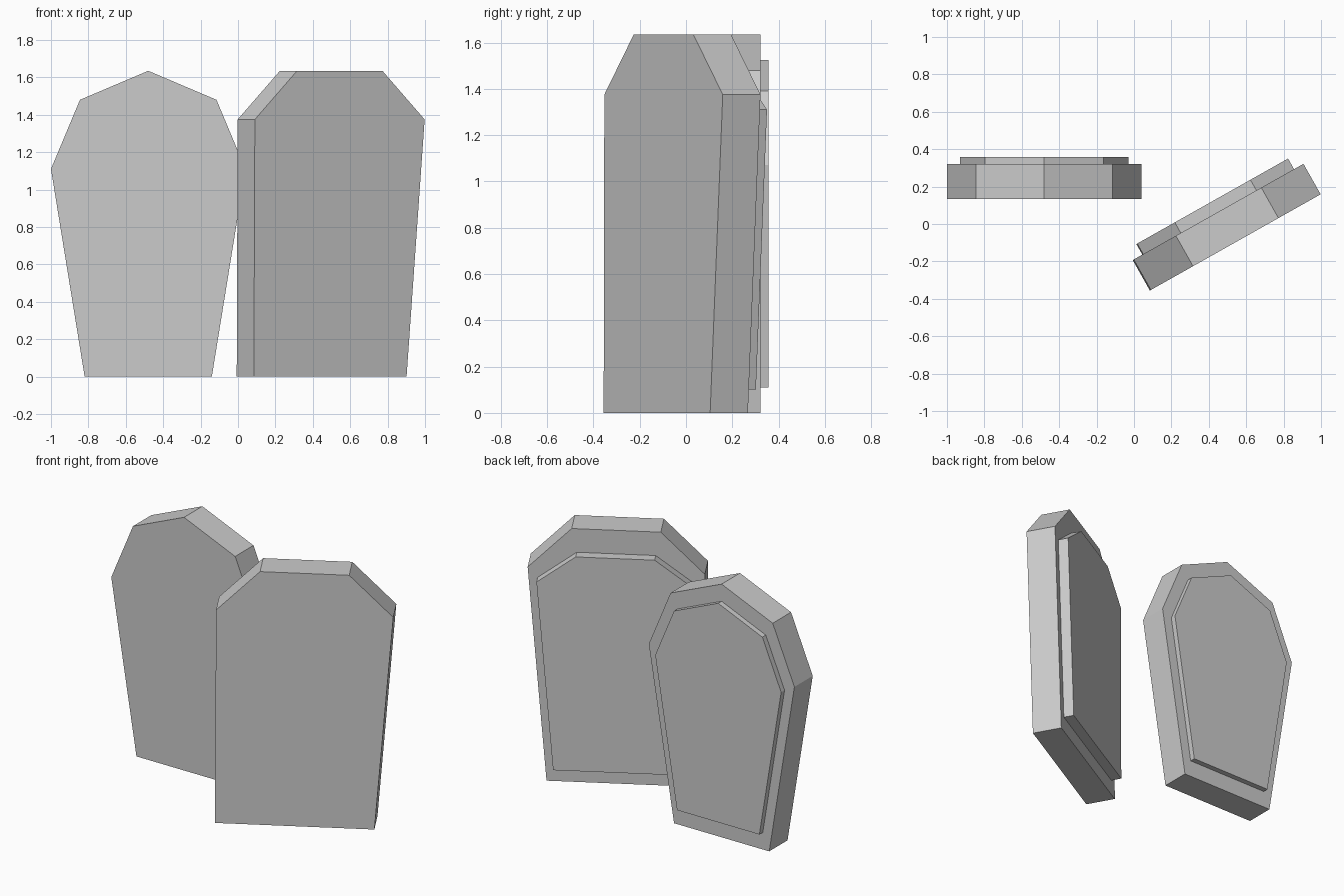
import bpy
import bmesh
from math import radians

cube = bpy.data.objects.get("Cube")
if cube:
    bpy.data.objects.remove(cube, do_unlink=True)

stone = bpy.data.materials.new("stone grey")
stone.use_nodes = True
grey = (0.6, 0.6, 0.6, 1)
stone.diffuse_color = grey
stone.node_tree.nodes["Principled BSDF"].inputs["Base Color"].default_value = grey


def slab(name, outline, front, back, location, angle=0):
    """Extrude an (x, z) outline from the front depth to the back depth."""
    bm = bmesh.new()
    face = bm.faces.new([bm.verts.new((x, front, z)) for x, z in outline])
    new = bmesh.ops.extrude_face_region(bm, geom=[face])["geom"]
    verts = [v for v in new if isinstance(v, bmesh.types.BMVert)]
    bmesh.ops.translate(bm, verts=verts, vec=(0, back - front, 0))
    bmesh.ops.recalc_face_normals(bm, faces=bm.faces)
    mesh = bpy.data.meshes.new(name)
    bm.to_mesh(mesh)
    bm.free()
    mesh.materials.append(stone)
    obj = bpy.data.objects.new(name, mesh)
    obj.location = location
    obj.rotation_euler.z = radians(angle)
    bpy.context.collection.objects.link(obj)


# Pointed slab with a smaller raised panel on its back
half = [(0.34, 0), (0.52, 1.11), (0.365, 1.48)]
pointed = half + [(0, 1.635)] + [(-x, z) for x, z in reversed(half)]
panel = [(x * 0.865, z * 0.865 + 0.11) for x, z in pointed]
spot = (-0.48, 0.135, 0)
slab("pointed_slab", pointed, 0, 0.187, spot)
slab("pointed_slab_panel", panel, 0.187, 0.222, spot)

# Flat-topped slab, turned, with one straight and one tapering side
flat = [(-0.527, 0), (0.41, 0), (0.521, 1.375),
        (0.262, 1.635), (-0.262, 1.635), (-0.521, 1.375)]
flat_panel = [(-0.468, 0.1), (0.365, 0.1), (0.463, 1.31),
              (0.232, 1.483), (-0.232, 1.483), (-0.463, 1.31)]
spot = (0.544, -0.097, 0)
slab("flat_topped_slab", flat, 0, 0.187, spot, 29.4)
slab("flat_topped_slab_panel", flat_panel, 0.187, 0.252, spot, 29.4)
